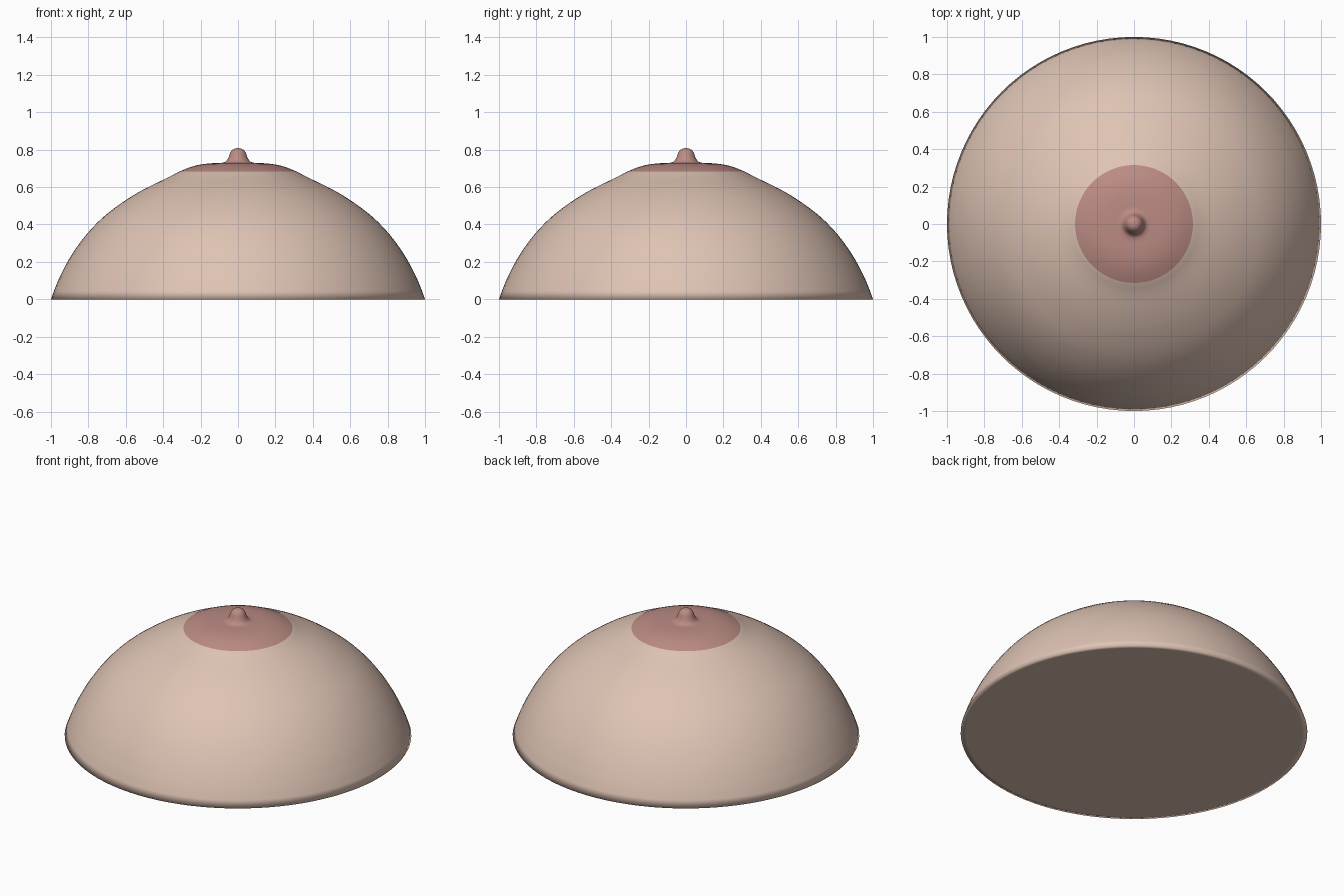
import bpy, bmesh, math
from mathutils import Vector

if "Cube" in bpy.data.objects:
    bpy.data.objects.remove(bpy.data.objects["Cube"])

SEGMENTS = 96

def material(name, rgb):
    m = bpy.data.materials.new(name)
    m.diffuse_color = (*rgb, 1)
    m.use_nodes = True
    m.node_tree.nodes["Principled BSDF"].inputs["Base Color"].default_value = m.diffuse_color
    return m

def smooth_curve(pts, steps=4):
    """Catmull-Rom interpolation through (radius, height) points."""
    p = [Vector(q) for q in pts]
    p = [2 * p[0] - p[1]] + p + [Vector((-p[-2].x, p[-2].y))]
    out = []
    for a, b, c, d in zip(p, p[1:], p[2:], p[3:]):
        for i in range(steps):
            t = i / steps
            out.append(0.5 * (2 * b + (c - a) * t + (2 * a - 5 * b + 4 * c - d) * t * t
                              + (3 * b - a - 3 * c + d) * t ** 3))
    return out + [p[-2]]

# Half profile: dome, raised disc, small tip
dome = [(0.984, 0.045), (0.955, 0.115), (0.90, 0.22), (0.82, 0.335), (0.72, 0.44),
        (0.60, 0.53), (0.49, 0.595), (0.37, 0.653), (0.315, 0.682), (0.25, 0.708),
        (0.19, 0.722), (0.13, 0.728), (0.075, 0.732), (0.054, 0.752), (0.040, 0.787),
        (0.022, 0.804), (0, 0.808)]
# Flat underside and tight rim, then the curved upper surface
profile = [(0, 0), (0.97, 0), (1.0, 0)] + [tuple(v) for v in smooth_curve(dome)]

bm = bmesh.new()
verts = [bm.verts.new((r, 0, z)) for r, z in profile]
edges = [bm.edges.new(pair) for pair in zip(verts, verts[1:])]
bmesh.ops.spin(bm, geom=verts + edges, cent=(0, 0, 0), axis=(0, 0, 1),
               angle=2 * math.pi, steps=SEGMENTS, use_duplicate=False)
bmesh.ops.remove_doubles(bm, verts=bm.verts, dist=0.0002)
bmesh.ops.recalc_face_normals(bm, faces=bm.faces)

# Central disc and tip take the darker colour
for f in bm.faces:
    f.smooth = True
    c = f.calc_center_median()
    f.material_index = int(c.z > 0.1 and math.hypot(c.x, c.y) < 0.315)

mesh = bpy.data.meshes.new("breast_dome")
bm.to_mesh(mesh)
bm.free()
mesh.materials.append(material("skin", (0.73, 0.545, 0.455)))
mesh.materials.append(material("areola", (0.50, 0.26, 0.23)))
bpy.context.collection.objects.link(bpy.data.objects.new("breast_dome", mesh))
